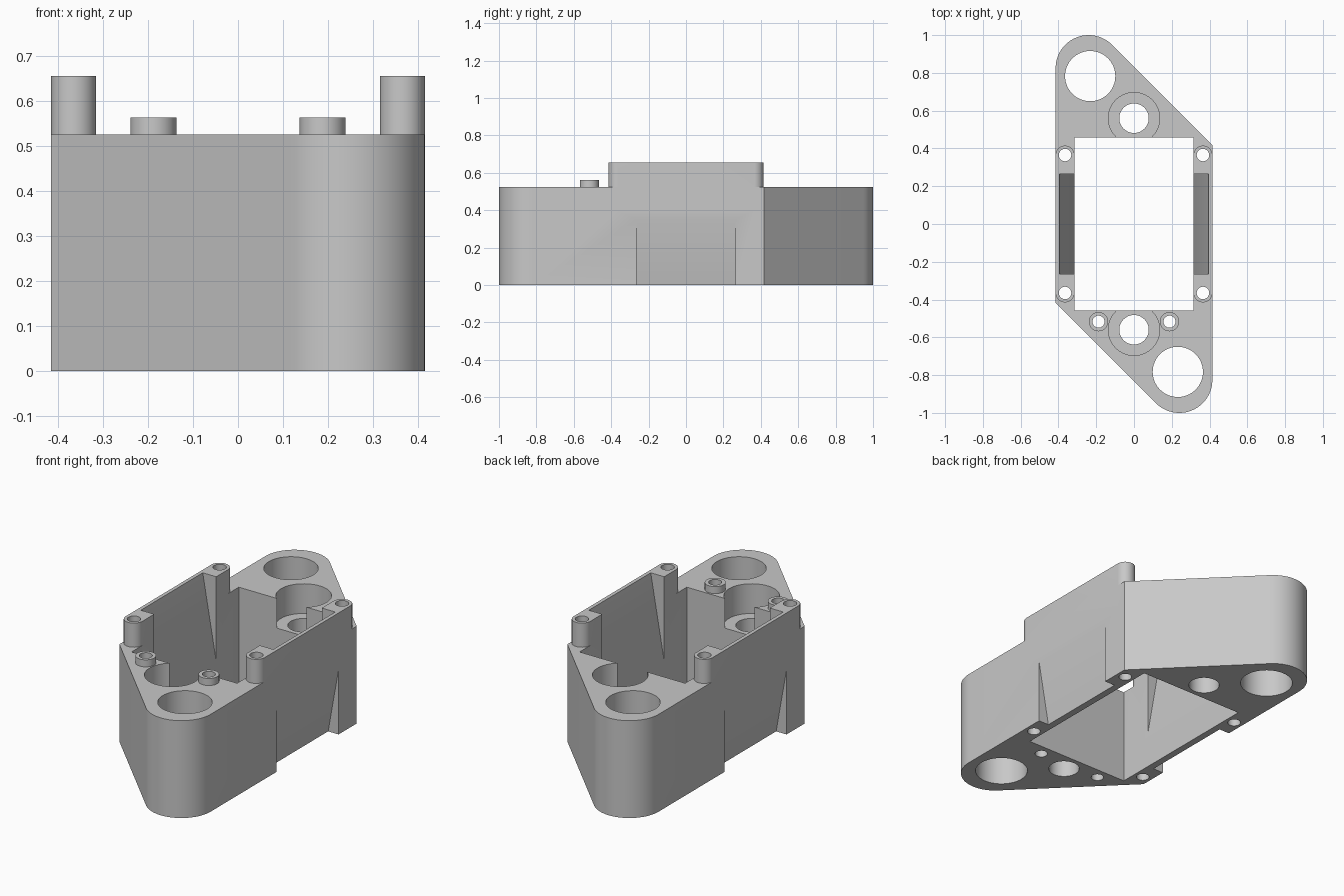
import bpy
import bmesh
from math import cos, sin, pi
from mathutils import Vector

cube = bpy.data.objects.get("Cube")
if cube:
    bpy.data.objects.remove(cube, do_unlink=True)

BODY_TOP, RAIL_TOP, BOSS_TOP = 0.525, 0.655, 0.563
SIDE, INNER = 0.415, 0.315          # outer and inner faces of the long walls
POST = 0.365                        # corner post centre in x and y

grey = bpy.data.materials.new("matte grey")
grey.use_nodes = True
colour = (0.58, 0.58, 0.58, 1)
grey.diffuse_color = colour
grey.node_tree.nodes["Principled BSDF"].inputs["Base Color"].default_value = colour


def arc(cx, cy, r, start, end, steps):
    angles = [start + (end - start) * i / steps for i in range(steps + 1)]
    return [(cx + r * cos(a), cy + r * sin(a)) for a in angles]


def prism(name, points, low, high, along_y=False):
    """Extrude a flat profile along z, or an x-z profile along y."""
    bm = bmesh.new()
    place = (lambda p, h: (p[0], h, p[1])) if along_y else (lambda p, h: (p[0], p[1], h))
    face = bm.faces.new([bm.verts.new(place(p, low)) for p in points])
    moved = bmesh.ops.extrude_face_region(bm, geom=[face])["geom"]
    step = Vector((0, high - low, 0) if along_y else (0, 0, high - low))
    bmesh.ops.translate(bm, vec=step, verts=[g for g in moved if isinstance(g, bmesh.types.BMVert)])
    bmesh.ops.recalc_face_normals(bm, faces=bm.faces)
    mesh = bpy.data.meshes.new(name)
    bm.to_mesh(mesh)
    bm.free()
    mesh.materials.append(grey)
    obj = bpy.data.objects.new(name, mesh)
    bpy.context.collection.objects.link(obj)
    return obj


def cylinder(name, x, y, r, low, high, steps=48):
    return prism(name, arc(x, y, r, 0, 2 * pi, steps)[:-1], low, high)


def combine(target, tool, operation):
    mod = target.modifiers.new(operation.lower(), 'BOOLEAN')
    mod.operation, mod.solver, mod.object = operation, 'EXACT', tool
    bpy.context.view_layer.objects.active = target
    bpy.ops.object.modifier_apply(modifier=mod.name)
    bpy.data.objects.remove(tool, do_unlink=True)


# Main block: a slanted outline with two rounded ends
half = arc(-0.24, 0.825, 0.175, pi / 4, pi, 24) + [(-SIDE, -0.418)]
outline = half + [(-x, -y) for x, y in half]
housing = prism("housing", outline, 0, BODY_TOP)

# Raised side rails with rounded ends
for s in (-1, 1):
    r = SIDE - POST
    stadium = arc(s * POST, POST, r, 0, pi, 24) + arc(s * POST, -POST, r, pi, 2 * pi, 24)
    combine(housing, prism("rail", stadium, 0.4, RAIL_TOP), 'UNION')

# Two short screw bosses at the front
for s in (-1, 1):
    combine(housing, cylinder("boss", s * 0.188, -0.517, 0.051, 0.4, BOSS_TOP), 'UNION')

# Central opening
window = [(-INNER, -0.457), (INNER, -0.457), (INNER, 0.457), (-INNER, 0.457)]
combine(housing, prism("opening", window, -0.1, 0.8), 'DIFFERENCE')

for s in (-1, 1):
    # Large end hole and stepped round seat
    combine(housing, cylinder("end_hole", s * 0.232, s * -0.783, 0.133, -0.1, 0.8, 64), 'DIFFERENCE')
    combine(housing, cylinder("seat", 0, s * 0.56, 0.136, 0.365, 0.8, 64), 'DIFFERENCE')
    combine(housing, cylinder("seat_hole", 0, s * 0.56, 0.078, -0.1, 0.8), 'DIFFERENCE')
    # Screw holes through posts and bosses
    for y in (-POST, POST):
        combine(housing, cylinder("post_hole", s * POST, y, 0.033, -0.1, 0.8, 32), 'DIFFERENCE')
    combine(housing, cylinder("boss_hole", s * 0.188, -0.517, 0.032, -0.1, 0.8, 32), 'DIFFERENCE')
    # Sloped pocket inside the wall and sloped relief outside it
    pocket = [(INNER, 0.2), (0.403, 0.7), (0.25, 0.7), (0.25, 0.2)]
    relief = [(0.344, -0.05), (0.424, 0.4), (0.5, 0.4), (0.5, -0.05)]
    for profile in (pocket, relief):
        wedge = prism("wedge", [(s * x, z) for x, z in profile], -0.264, 0.264, along_y=True)
        combine(housing, wedge, 'DIFFERENCE')

# Smooth the round walls, keep the edges crisp
bpy.ops.object.select_all(action='DESELECT')
housing.select_set(True)
bpy.context.view_layer.objects.active = housing
bpy.ops.object.shade_smooth_by_angle(angle=pi / 6)
